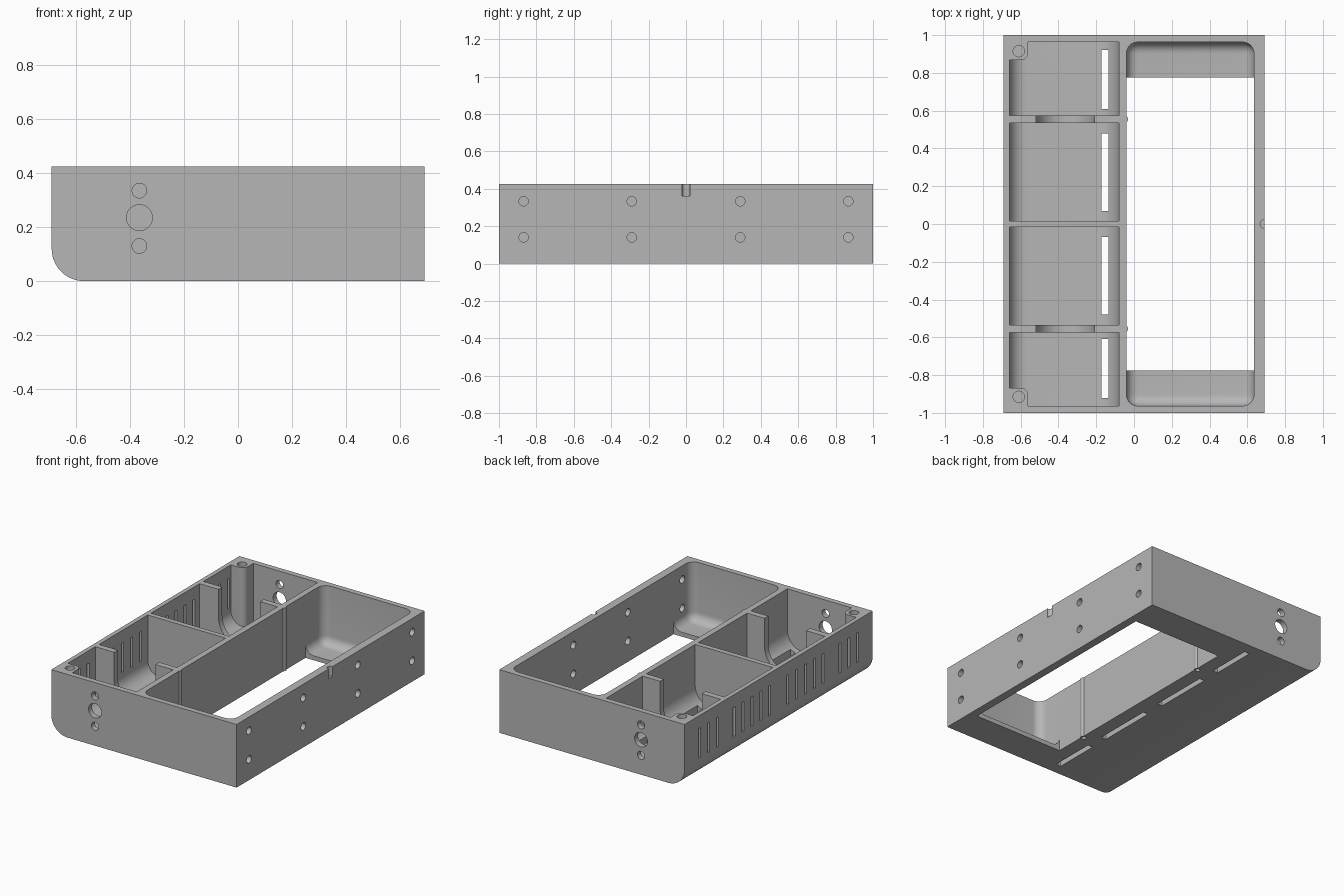
import bpy, bmesh, math
from mathutils import Matrix

cube = bpy.data.objects.get("Cube")
if cube:
    bpy.data.objects.remove(cube, do_unlink=True)

grey = bpy.data.materials.new("plain_grey")
grey.use_nodes = True
grey.diffuse_color = (0.47, 0.47, 0.47, 1)
grey.node_tree.nodes["Principled BSDF"].inputs["Base Color"].default_value = (0.47, 0.47, 0.47, 1)

HEIGHT = 0.425
ABOVE = 0.5
FLOOR = 0.03


def to_object(bm, name):
    bmesh.ops.recalc_face_normals(bm, faces=bm.faces)
    mesh = bpy.data.meshes.new(name)
    bm.to_mesh(mesh)
    bm.free()
    mesh.materials.append(grey)
    obj = bpy.data.objects.new(name, mesh)
    bpy.context.collection.objects.link(obj)
    return obj


def rounded(u0, u1, v0, v1, radii, steps=10):
    """Rectangle outline; radii run low-low, high-low, high-high, low-high."""
    corners = [(u0, v0, 1, 1), (u1, v0, -1, 1), (u1, v1, -1, -1), (u0, v1, 1, -1)]
    points = []
    for i, ((u, v, su, sv), r) in enumerate(zip(corners, radii)):
        if r == 0:
            points.append((u, v))
            continue
        for k in range(steps + 1):
            a = math.pi + (i + k / steps) * math.pi / 2
            points.append((u + su * r + r * math.cos(a), v + sv * r + r * math.sin(a)))
    return points


def prism(name, outline, start, end, axis):
    """Extrude an outline along y (outline in x, z) or z (outline in x, y)."""
    place = (lambda u, v: (u, start, v)) if axis == "y" else (lambda u, v: (u, v, start))
    shift = (0, end - start, 0) if axis == "y" else (0, 0, end - start)
    bm = bmesh.new()
    face = bm.faces.new([bm.verts.new(place(u, v)) for u, v in outline])
    top = bmesh.ops.extrude_face_region(bm, geom=[face])["geom"]
    bmesh.ops.translate(bm, vec=shift, verts=[g for g in top if isinstance(g, bmesh.types.BMVert)])
    return to_object(bm, name)


def box(name, x0, x1, y0, y1, z0, z1):
    return prism(name, rounded(x0, x1, y0, y1, (0, 0, 0, 0)), z0, z1, "z")


def cylinder(name, centre, radius, length, axis="z", sides=32):
    turn = {"x": Matrix.Rotation(math.pi / 2, 4, "Y"),
            "y": Matrix.Rotation(math.pi / 2, 4, "X"), "z": Matrix.Identity(4)}[axis]
    bm = bmesh.new()
    bmesh.ops.create_cone(bm, cap_ends=True, segments=sides, radius1=radius, radius2=radius,
                          depth=length, matrix=Matrix.Translation(centre) @ turn)
    return to_object(bm, name)


def combine(target, tool, operation="DIFFERENCE"):
    mod = target.modifiers.new("shape", "BOOLEAN")
    mod.object, mod.operation, mod.solver = tool, operation, "EXACT"
    bpy.context.view_layer.objects.active = target
    bpy.ops.object.modifier_apply(modifier=mod.name)
    bpy.data.objects.remove(tool, do_unlink=True)


# Outer block with one rounded long lower edge
case = prism("tray_case", rounded(-0.69, 0.69, 0, HEIGHT, (0.12, 0, 0, 0)), -1, 1, "y")

# Four bays with curved floors; corner posts are left standing in the end bays
bays = [(-0.963, -0.575), (-0.535, -0.017), (0.017, 0.535), (0.575, 0.963)]
for y0, y1 in bays:
    bay = prism("bay_cut", rounded(-0.66, -0.08, FLOOR, ABOVE, (0.09, 0.12, 0, 0)), y0, y1, "y")
    if y1 > 0.9:
        combine(bay, prism("post", rounded(-0.8, -0.56, 0.867, 1.1, (0, 0.04, 0, 0)), -0.1, 0.6, "z"))
    if y0 < -0.9:
        combine(bay, prism("post", rounded(-0.8, -0.56, -1.1, -0.867, (0, 0, 0.04, 0)), -0.1, 0.6, "z"))
    combine(case, bay)

# Large compartment with rounded corners and floor edges, then the open middle
bm = bmesh.new()
bmesh.ops.create_cube(bm, size=1, matrix=Matrix.Translation((0.2975, 0, (FLOOR + ABOVE) / 2))
                      @ Matrix.Diagonal((0.675, 1.926, ABOVE - FLOOR, 1)))
edges = [e for e in bm.edges if min(v.co.z for v in e.verts) < 0.1]
bmesh.ops.bevel(bm, geom=edges, offset=0.06, segments=8, profile=0.5, affect="EDGES")
combine(case, to_object(bm, "compartment_cut"))
combine(case, box("open_middle", -0.04, 0.635, -0.775, 0.775, -0.1, 0.2))

# Round-bottomed cradles in the two ribs
for y in (-0.555, 0.555):
    outline = rounded(-0.52, -0.21, 0.08, ABOVE, (0.155, 0.155, 0, 0), 16)
    combine(case, prism("cradle_cut", outline, y - 0.03, y + 0.03, "y"))

# Slots through the bay floors
for y0, y1 in ((-0.92, -0.61), (-0.48, -0.07), (0.07, 0.48), (0.61, 0.92)):
    combine(case, box("floor_slot", -0.172, -0.135, y0, y1, -0.1, 0.2))

# Upright vents in the side wall
for side in (-1, 1):
    for y in (0.096, 0.19, 0.285, 0.38, 0.472, 0.65, 0.745, 0.84):
        combine(case, box("vent", -0.75, -0.64, side * y - 0.011, side * y + 0.011, 0.14, 0.34))

# Connector and screw holes in both end walls
for y in (-1, 1):
    for z, r in ((0.13, 0.027), (0.235, 0.048), (0.335, 0.027)):
        combine(case, cylinder("end_hole", (-0.365, y, z), r, 0.12, "y"))

# Mounting holes in the plain side wall
for y in (-0.868, -0.29, 0.29, 0.868):
    for z in (0.14, 0.333):
        combine(case, cylinder("side_hole", (0.66, y, z), 0.025, 0.12, "x", 24))

# Small rounded notch at the upper edge
combine(case, cylinder("notch", (0.69, 0, 0.43), 0.022, 0.14))

# Blind screw holes in the corner posts
for y in (-0.915, 0.915):
    combine(case, cylinder("post_hole", (-0.61, y, 0.38), 0.03, 0.2))

# Thin columns on the dividing wall, drilled from below
for y in (-0.555, 0.555):
    combine(case, cylinder("column", (-0.055, y, HEIGHT / 2), 0.023, HEIGHT, "z", 24), "UNION")
    combine(case, cylinder("column_hole", (-0.055, y, 0), 0.015, 0.2, "z", 24))

# One material throughout, smooth curves with sharp edges
case.data.materials.clear()
case.data.materials.append(grey)
for poly in case.data.polygons:
    poly.material_index = 0
bpy.ops.object.select_all(action="DESELECT")
case.select_set(True)
bpy.context.view_layer.objects.active = case
bpy.ops.object.shade_smooth_by_angle(angle=math.radians(30))
